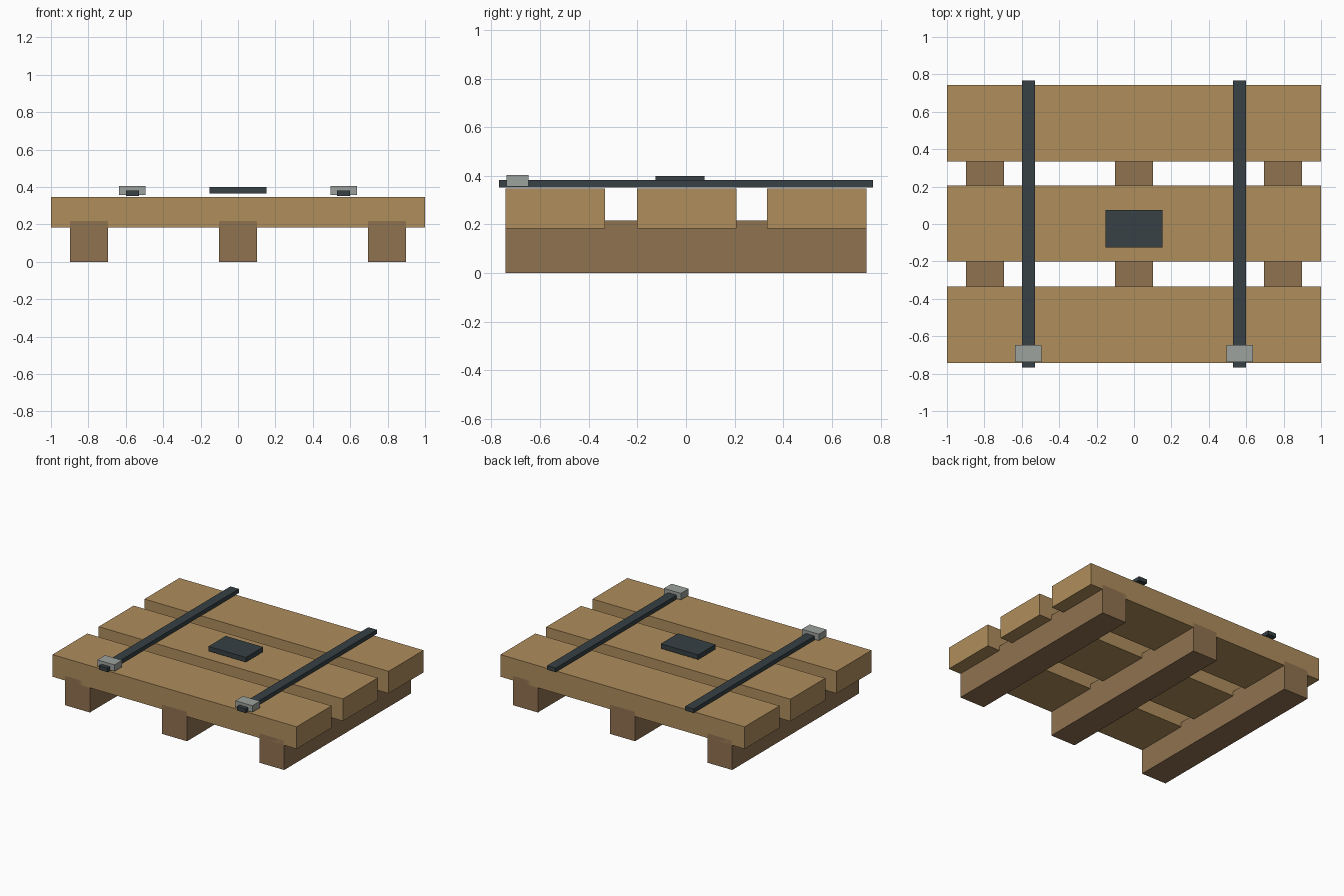
import bpy

if "Cube" in bpy.data.objects:
    bpy.data.objects.remove(bpy.data.objects["Cube"])


def material(name, rgb):
    mat = bpy.data.materials.new(name)
    mat.diffuse_color = (*rgb, 1.0)
    mat.use_nodes = True
    mat.node_tree.nodes["Principled BSDF"].inputs["Base Color"].default_value = mat.diffuse_color
    return mat


def box(name, x, y, z, mat):
    """Box from (min, max) ranges on each axis."""
    spans = (x, y, z)
    bpy.ops.mesh.primitive_cube_add(size=1, location=[(a + b) / 2 for a, b in spans])
    obj = bpy.context.object
    obj.name = name
    obj.scale = [b - a for a, b in spans]
    bpy.ops.object.transform_apply(location=False, rotation=False, scale=True)
    obj.data.materials.append(mat)
    return obj


def around(centre, size):
    return (centre - size / 2, centre + size / 2)


light_wood = material("light_wood", (0.43, 0.27, 0.107))
dark_wood = material("dark_wood", (0.28, 0.168, 0.08))
dark_strap = material("dark_strap", (0.038, 0.052, 0.058))
steel = material("steel", (0.34, 0.36, 0.34))

# Skids running front to back, let into the deck boards
for side, x in (("left", -0.796), ("middle", 0.0), ("right", 0.796)):
    box(f"{side}_skid", around(x, 0.204), (-0.742, 0.742), (0.0, 0.217), dark_wood)

# Deck boards running across
for side, y in (("front", -0.538), ("middle", 0.003), ("back", 0.538)):
    box(f"{side}_deck_board", (-1.0, 1.0), around(y, 0.408), (0.183, 0.347), light_wood)

# Tie-down straps with a buckle near the front end
for side, x in (("left", -0.565), ("right", 0.565)):
    box(f"{side}_strap", around(x, 0.07), (-0.768, 0.768), (0.352, 0.382), dark_strap)
    box(f"{side}_buckle", around(x, 0.14), (-0.738, -0.648), (0.356, 0.404), steel)

# Plate hovering just above the middle board
box("centre_plate", around(0, 0.307), (-0.126, 0.076), (0.364, 0.399), dark_strap)
